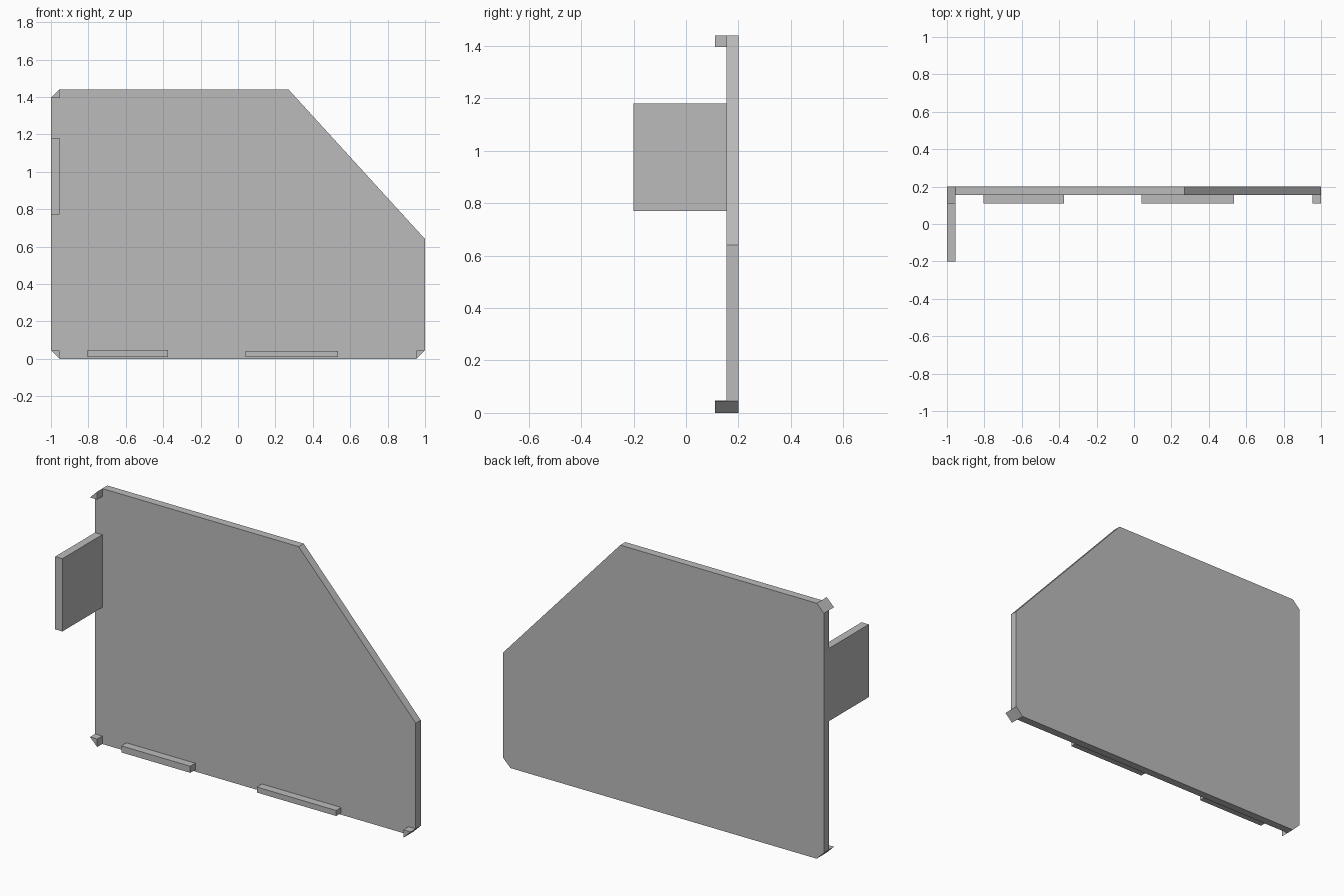
import bpy
import bmesh

cube = bpy.data.objects.get("Cube")
if cube:
    bpy.data.objects.remove(cube, do_unlink=True)

GREY = (0.5, 0.5, 0.5, 1.0)
metal = bpy.data.materials.new("plain grey")
metal.use_nodes = True
metal.diffuse_color = GREY
metal.node_tree.nodes["Principled BSDF"].inputs["Base Color"].default_value = GREY

W, H = 1.0, 1.44            # half width and height of the panel
T = 0.045                   # sheet thickness
BACK, FACE = 0.2, 0.155     # rear and front planes of the panel
LIP = 0.11                  # front plane of the small tabs


def prism(name, outline, y0, y1):
    """Extrude an x-z outline from y0 to y1."""
    bm = bmesh.new()
    face = bm.faces.new([bm.verts.new((x, y0, z)) for x, z in outline])
    ext = bmesh.ops.extrude_face_region(bm, geom=[face])
    verts = [v for v in ext["geom"] if isinstance(v, bmesh.types.BMVert)]
    bmesh.ops.translate(bm, verts=verts, vec=(0, y1 - y0, 0))
    bmesh.ops.recalc_face_normals(bm, faces=bm.faces)
    mesh = bpy.data.meshes.new(name)
    bm.to_mesh(mesh)
    bm.free()
    mesh.materials.append(metal)
    obj = bpy.data.objects.new(name, mesh)
    bpy.context.collection.objects.link(obj)
    return obj


def block(name, x0, x1, z0, z1, y0, y1):
    return prism(name, [(x0, z0), (x1, z0), (x1, z1), (x0, z1)], y0, y1)


# Main panel with clipped corners and one large slope
prism("panel", [(-W + T, 0), (W - T, 0), (W, T), (W, 0.64), (0.27, H),
                (-W + T, H), (-W, H - T), (-W, T)], FACE, BACK)

# Triangular stubs behind the clipped corners
for name, sx, edge, inner in (("lower_right_stub", -1, 0, T),
                              ("lower_left_stub", 1, 0, T),
                              ("upper_right_stub", -1, H, H - T)):
    prism(name, [(sx * W, inner), (sx * (W - T), edge), (sx * (W - T), inner)], LIP, FACE)

# Side flange
block("side_flange", -W, -W + T, 0.77, 1.18, -0.2, FACE)

# Bottom locating tabs
block("bottom_tab_right", -0.805, -0.375, 0.01, 0.047, LIP, FACE)
block("bottom_tab_left", 0.04, 0.535, 0.01, 0.041, LIP, FACE)
